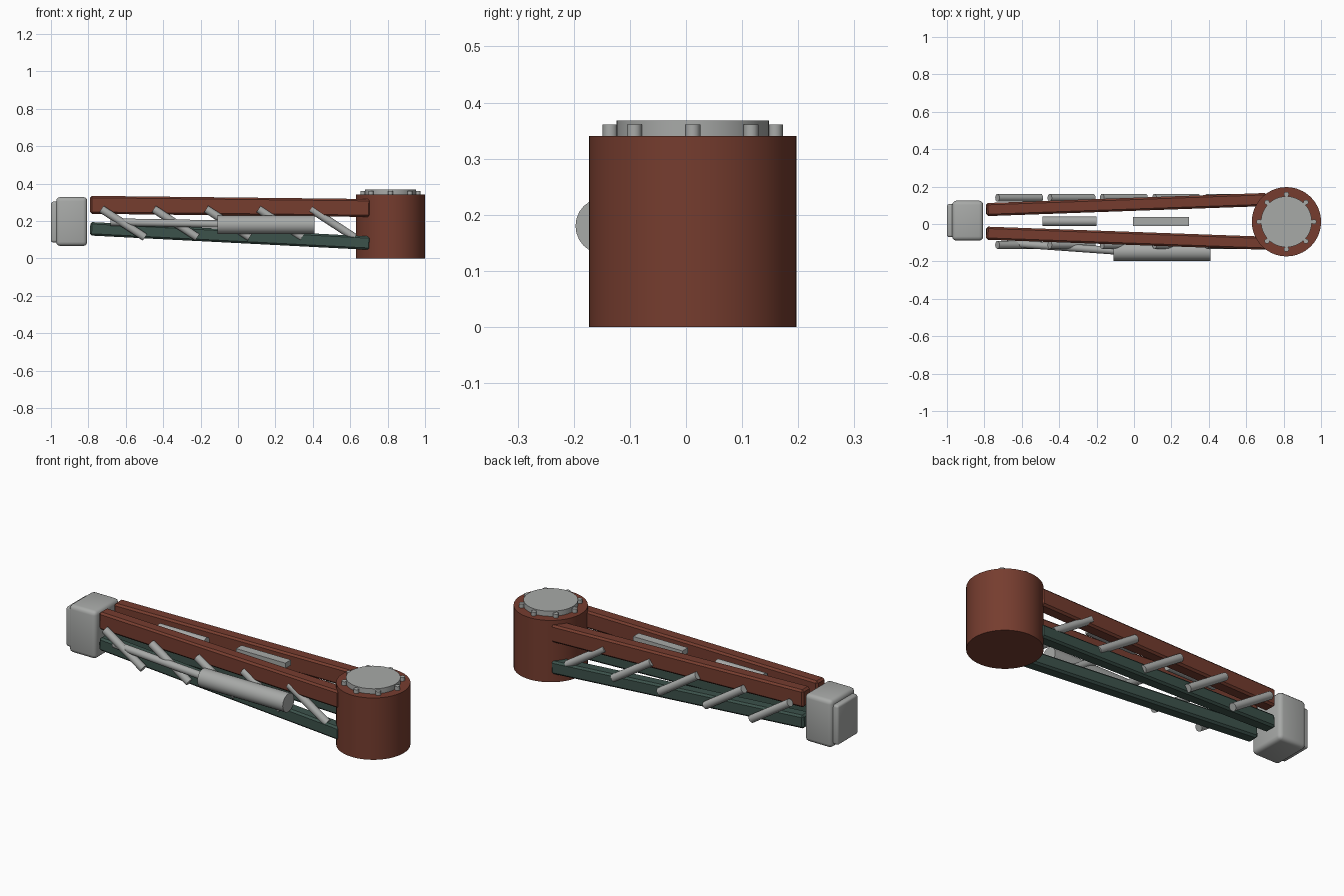
import bpy, math
from mathutils import Vector

if "Cube" in bpy.data.objects:
    bpy.data.objects.remove(bpy.data.objects["Cube"], do_unlink=True)

MID = 0.014  # lateral centre line of the arm


def material(name, color):
    m = bpy.data.materials.new(name)
    m.use_nodes = True
    m.diffuse_color = (*color, 1)
    bsdf = m.node_tree.nodes["Principled BSDF"]
    bsdf.inputs["Base Color"].default_value = (*color, 1)
    bsdf.inputs["Roughness"].default_value = 0.6
    return m


rust = material("rust_brown", (0.18, 0.046, 0.028))
green = material("dark_green", (0.045, 0.084, 0.07))
steel = material("light_grey", (0.39, 0.4, 0.39))


def finish(obj, name, mat, bevel=0, segments=2):
    obj.name = name
    obj.data.materials.append(mat)
    bpy.ops.object.transform_apply(location=False, rotation=False, scale=True)
    if bevel:
        mod = obj.modifiers.new("rounded_edges", "BEVEL")
        mod.width = bevel
        mod.segments = segments
        bpy.ops.object.modifier_apply(modifier=mod.name)
    bpy.ops.object.shade_smooth_by_angle(angle=math.radians(35))
    return obj


def box(name, mat, center, size, bevel=0, segments=2):
    bpy.ops.mesh.primitive_cube_add(size=1, location=center)
    bpy.context.object.scale = size
    return finish(bpy.context.object, name, mat, bevel, segments)


def beam(name, mat, start, end, width, height):
    # Bevelled bar running between two points
    a, b = Vector(start), Vector(end)
    d = b - a
    obj = box(name, mat, (a + b) / 2, (d.length, width, height), 0.01, 1)
    obj.rotation_euler = (0, -math.asin(d.z / d.length), math.atan2(d.y, d.x))


def cylinder(name, mat, start, end, radius, sides=20):
    a, b = Vector(start), Vector(end)
    d = b - a
    bpy.ops.mesh.primitive_cylinder_add(vertices=sides, radius=radius, depth=d.length,
                                        location=(a + b) / 2)
    bpy.context.object.rotation_euler = d.to_track_quat("Z", "Y").to_euler()
    return finish(bpy.context.object, name, mat)


# Pivot drum, cap and ring of bolts
px, py = 0.815, 0.012
cylinder("pivot_drum", rust, (px, py, 0), (px, py, 0.34), 0.185, 64)
cylinder("pivot_cap", steel, (px, py, 0.335), (px, py, 0.368), 0.136, 48)
for i in range(8):
    t = i * math.tau / 8
    x, y = px + 0.147 * math.cos(t), py + 0.147 * math.sin(t)
    cylinder(f"cap_bolt_{i + 1}", steel, (x, y, 0.335), (x, y, 0.361), 0.0135, 12)

# Paired beams and diagonal braces on both sides
angle = math.radians(33)
half = Vector((math.cos(angle), 0, -math.sin(angle))) * 0.139
for side, s in (("right", -1), ("left", 1)):
    y0, y1 = MID + s * 0.063, MID + s * 0.117
    beam(f"upper_beam_{side}", rust, (-0.79, y0, 0.286), (0.71, y1, 0.269), 0.07, 0.096)
    beam(f"lower_beam_{side}", green, (-0.79, y0, 0.158), (0.71, y1, 0.081), 0.068, 0.072)
    for i in range(5):
        c = Vector((-0.614 + 0.28 * i, MID + s * 0.126, 0.188))
        cylinder(f"brace_{side}_{i + 1}", steel, c - half, c + half, 0.021, 16)

# End block with outer plate
box("end_block", steel, (-0.889, 0.018, 0.197), (0.166, 0.213, 0.262), 0.022, 3)
box("end_plate", steel, (-0.975, 0.018, 0.194), (0.05, 0.177, 0.218), 0.012, 3)

# Hydraulic ram on the right side
cylinder("ram_barrel", steel, (-0.11, -0.147, 0.18), (0.41, -0.147, 0.18), 0.05, 24)
cylinder("ram_rod", steel, (-0.68, -0.102, 0.194), (-0.08, -0.145, 0.183), 0.02, 16)

# Inner links between the upper beams
cylinder("inner_link_rear", steel, (-0.49, MID, 0.288), (-0.2, MID, 0.288), 0.026, 16)
box("inner_link_front", steel, (0.145, MID, 0.3), (0.3, 0.048, 0.03))
